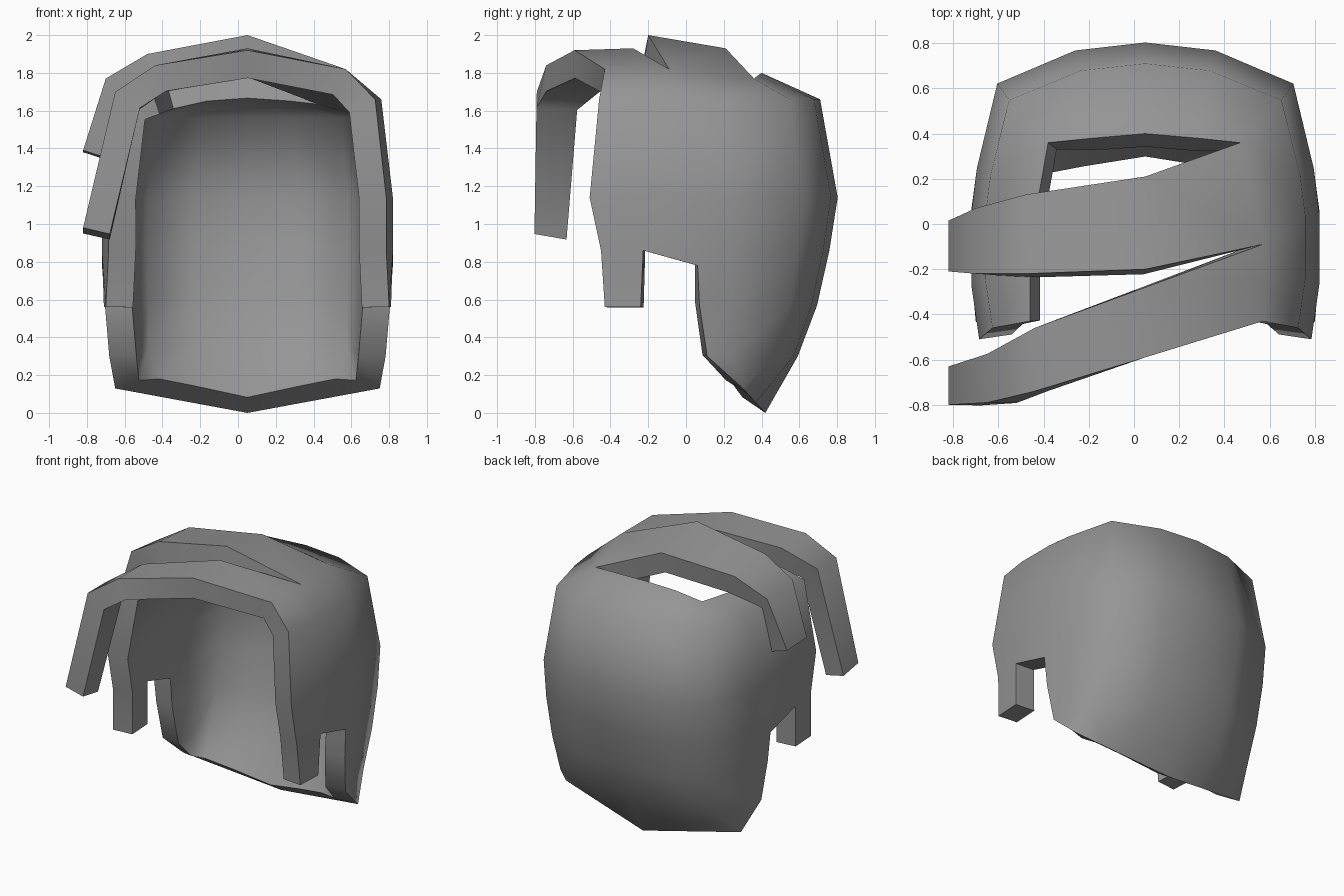
import bpy, bmesh
from mathutils import Vector

cube = bpy.data.objects.get("Cube")
if cube:
    bpy.data.objects.remove(cube)

MID = 0.05          # the head sits slightly to its left
THICK = 0.145

bm = bmesh.new()


def sheet(rows):
    """Join neighbouring rows of points with faces, skipping repeated points."""
    for upper, lower in zip(rows, rows[1:]):
        for i in range(len(upper) - 1):
            corners = []
            for p in (upper[i], upper[i + 1], lower[i + 1], lower[i]):
                if p not in corners:
                    corners.append(p)
            bm.faces.new([bm.verts.new(p) for p in corners])


def at(dx, y, z):
    return (MID + dx, y, z)


# Half outline seen from above, back centre round to the front edge: width, depth
outline = [(0, .8), (.31, .765), (.655, .62), (.745, .25),
           (.77, .05), (.77, -.26), (.735, -.5)]
NOTCH, FRONT = 4, 6

# Levels down the head: height, width scale, depth scale, depth shift,
# and drop of the rear corner of the notch
levels = [(1.66, .92, .9, -.01, 0), (1.14, 1, 1.01, -.005, 0),
          (.86, 1, .93, .015, .08), (.57, .98, .83, .03, 0),
          (.3, .95, .64, .08, 0)]


def ring(level, side, last=FRONT):
    z, width, depth, shift, drop = level
    return [at(side * x * width, y * depth + shift, z - drop * (i == NOTCH))
            for i, (x, y) in enumerate(outline[:last + 1])]


def rim(side):
    """Bottom edge, lowest at the centre, ending at the foot of the notch."""
    points = [at(side * x, .42 - .17 * x, .185 * x) for x in (0, .3, .53, .7)]
    return points + [ring(levels[4], side)[NOTCH]]


# Edge of the opening on the crown, back centre to front, for each side
corner = {1: at(.42, .36, 1.77), -1: at(-.43, .36, 1.75)}


def crown_edge(side):
    x, z = (.52, 1.82) if side > 0 else (-.51, 1.72)
    front = [at(x, y, z) for y in (-.09, -.26, -.43)]
    return [at(0, .4, 1.8), at(side * .23, .38, 1.785), corner[side], corner[side]] + front


# Back, sides, crown and sideburns
for side in (1, -1):
    sheet([crown_edge(side)] + [ring(l, side) for l in levels[:3]])
    sheet([ring(l, side, NOTCH) for l in levels[2:]] + [rim(side)])
    sheet([ring(levels[2], side)[-2:],
           [at(side * .76, -.24, .56), at(side * .75, -.43, .56)]])


def lock(start, path):
    """Sweeping lock: path gives x, front y, back y, front z, back z."""
    rows = [start]
    for x, yf, yb, zf, zb in path:
        a, b = Vector((x, yf, zf)), Vector((x, yb, zb))
        n = len(start) - 1
        rows.append([tuple(a.lerp(b, i / n)) for i in range(n + 1)])
    sheet(rows)


left = crown_edge(1)

# Front fringe, hanging free over the right side of the face
lock([left[6], left[5], left[4]],
     [(MID, -.59, -.28, 1.92, 1.93), (-.44, -.74, -.46, 1.84, 1.84),
      (-.65, -.79, -.575, 1.7, 1.7), (-.82, -.8, -.63, .98, .95)])

# Middle lock, crossing the crown to the right side
lock([left[4], left[3]],
     [(MID, -.2, .21, 2, 1.93), (-.48, -.22, .13, 1.9, 1.87),
      (-.7, -.22, .07, 1.77, 1.74), (-.82, -.21, .015, 1.39, 1.38)])

# Weld the sheets and face them outward
bmesh.ops.remove_doubles(bm, verts=bm.verts, dist=.001)
bmesh.ops.recalc_face_normals(bm, faces=bm.faces)
back = max(bm.faces, key=lambda f: f.calc_center_median().y)
if back.normal.y < 0:
    bmesh.ops.reverse_faces(bm, faces=bm.faces)

mesh = bpy.data.meshes.new("hair")
bm.to_mesh(mesh)
bm.free()
hair = bpy.data.objects.new("hair", mesh)
bpy.context.collection.objects.link(hair)

# Hair colour
grey = bpy.data.materials.new("hair grey")
grey.use_nodes = True
colour = (.3, .3, .3, 1)
grey.diffuse_color = colour
grey.node_tree.nodes["Principled BSDF"].inputs["Base Color"].default_value = colour
mesh.materials.append(grey)

# Wall thickness, grown inward
solid = hair.modifiers.new("thickness", 'SOLIDIFY')
solid.thickness = THICK
solid.offset = -1
solid.use_even_offset = True

bpy.context.view_layer.objects.active = hair
hair.select_set(True)
bpy.ops.object.modifier_apply(modifier=solid.name)
bpy.ops.object.shade_smooth_by_angle(angle=1.2)
